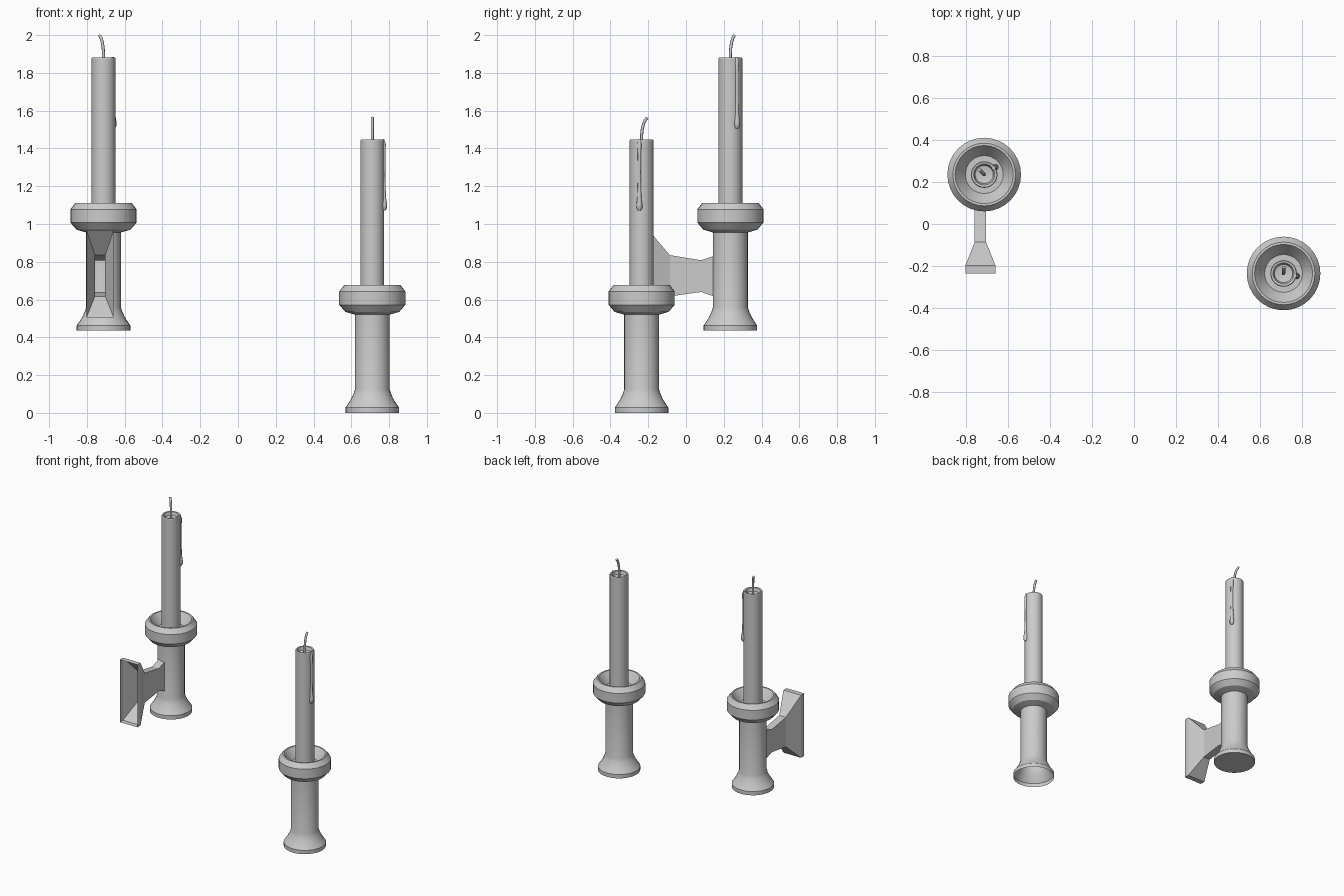
import bpy, bmesh
from math import sin, cos, pi, radians
from mathutils import Matrix

if "Cube" in bpy.data.objects:
    bpy.data.objects.remove(bpy.data.objects["Cube"])


def finish(bm, name, matrix, smooth=True):
    bm.transform(matrix)
    mesh = bpy.data.meshes.new(name)
    bm.to_mesh(mesh)
    bm.free()
    obj = bpy.data.objects.new(name, mesh)
    bpy.context.collection.objects.link(obj)
    if smooth:
        bpy.ops.object.select_all(action='DESELECT')
        obj.select_set(True)
        bpy.context.view_layer.objects.active = obj
        bpy.ops.object.shade_smooth_by_angle(angle=radians(28))
    return obj


def lathe(name, profile, matrix, sides=32, cap_bottom=False):
    bm = bmesh.new()
    rings = []
    for r, z in profile:
        if r == 0:
            rings.append([bm.verts.new((0, 0, z))] * sides)
        else:
            rings.append([bm.verts.new((r * cos(2 * pi * i / sides), r * sin(2 * pi * i / sides), z))
                          for i in range(sides)])
    for a, b in zip(rings, rings[1:]):
        for i in range(sides):
            j = (i + 1) % sides
            bm.faces.new(list(dict.fromkeys((a[i], a[j], b[j], b[i]))))
    if cap_bottom:
        bm.faces.new(rings[0][::-1])
    return finish(bm, name, matrix)


def tube(name, points, matrix):
    # points: (x, y, z, radius)
    curve = bpy.data.curves.new(name, 'CURVE')
    curve.dimensions = '3D'
    curve.bevel_depth = 1.0
    curve.bevel_resolution = 2
    curve.use_fill_caps = True
    spline = curve.splines.new('POLY')
    spline.points.add(len(points) - 1)
    for p, (x, y, z, r) in zip(spline.points, points):
        p.co = (x, y, z, 1)
        p.radius = r
    obj = bpy.data.objects.new(name, curve)
    obj.matrix_world = matrix
    bpy.context.collection.objects.link(obj)
    return obj


HOLDER = [(0.142, 0), (0.142, 0.028), (0.130, 0.045), (0.113, 0.072), (0.100, 0.1), (0.092, 0.125),
          (0.092, 0.52), (0.143, 0.535), (0.175, 0.572), (0.175, 0.643), (0.149, 0.677),
          (0.138, 0.677), (0.09, 0.61), (0.06, 0.61)]
CANDLE = [(0.063, 0.58), (0.063, 1.442), (0.060, 1.447), (0.050, 1.445), (0.043, 1.422), (0, 1.412)]
WICK = [(0, 0, 1.41), (0, 0, 1.47), (0, 0.003, 1.50), (0, 0.010, 1.53), (0, 0.019, 1.55), (0, 0.030, 1.563)]
DRIP = [(0.054, 1.447, 0.010), (0.062, 1.42, 0.011), (0.062, 1.36, 0.009), (0.062, 1.24, 0.008),
        (0.063, 1.14, 0.011), (0.064, 1.105, 0.016), (0.063, 1.085, 0.016), (0.062, 1.072, 0.009)]


def candlestick(prefix, location, turn, closed):
    m = Matrix.Translation(location) @ Matrix.Rotation(radians(turn), 4, 'Z')
    lathe(prefix + "_holder", HOLDER, m, cap_bottom=closed)
    lathe(prefix + "_candle", CANDLE, m)
    tube(prefix + "_wick", [(*p, 0.008) for p in WICK], m)
    tube(prefix + "_wax_drip", [(d, 0, z, r) for d, z, r in DRIP],
         m @ Matrix.Rotation(radians(-11), 4, 'Z'))


candlestick("standing", (0.711, -0.235, 0), 0, False)
candlestick("wall", (-0.712, 0.235, 0.435), 45, True)

# wall bracket: open rectangular flare narrowing to a neck (y, half width, z low, z high)
SECTIONS = [(-0.235, 0.072, 0.505, 0.967), (-0.198, 0.072, 0.505, 0.967),
            (-0.085, 0.027, 0.617, 0.835), (0.08, 0.027, 0.640, 0.808), (0.158, 0.027, 0.613, 0.834)]
bm = bmesh.new()
loops = [[bm.verts.new((x, y, z)) for x, z in ((-w, lo), (w, lo), (w, hi), (-w, hi))]
         for y, w, lo, hi in SECTIONS]
for a, b in zip(loops, loops[1:]):
    for i in range(4):
        j = (i + 1) % 4
        bm.faces.new((a[i], a[j], b[j], b[i]))
bmesh.ops.recalc_face_normals(bm, faces=bm.faces)
finish(bm, "wall_bracket", Matrix.Translation((-0.73, 0, 0)), smooth=False)
